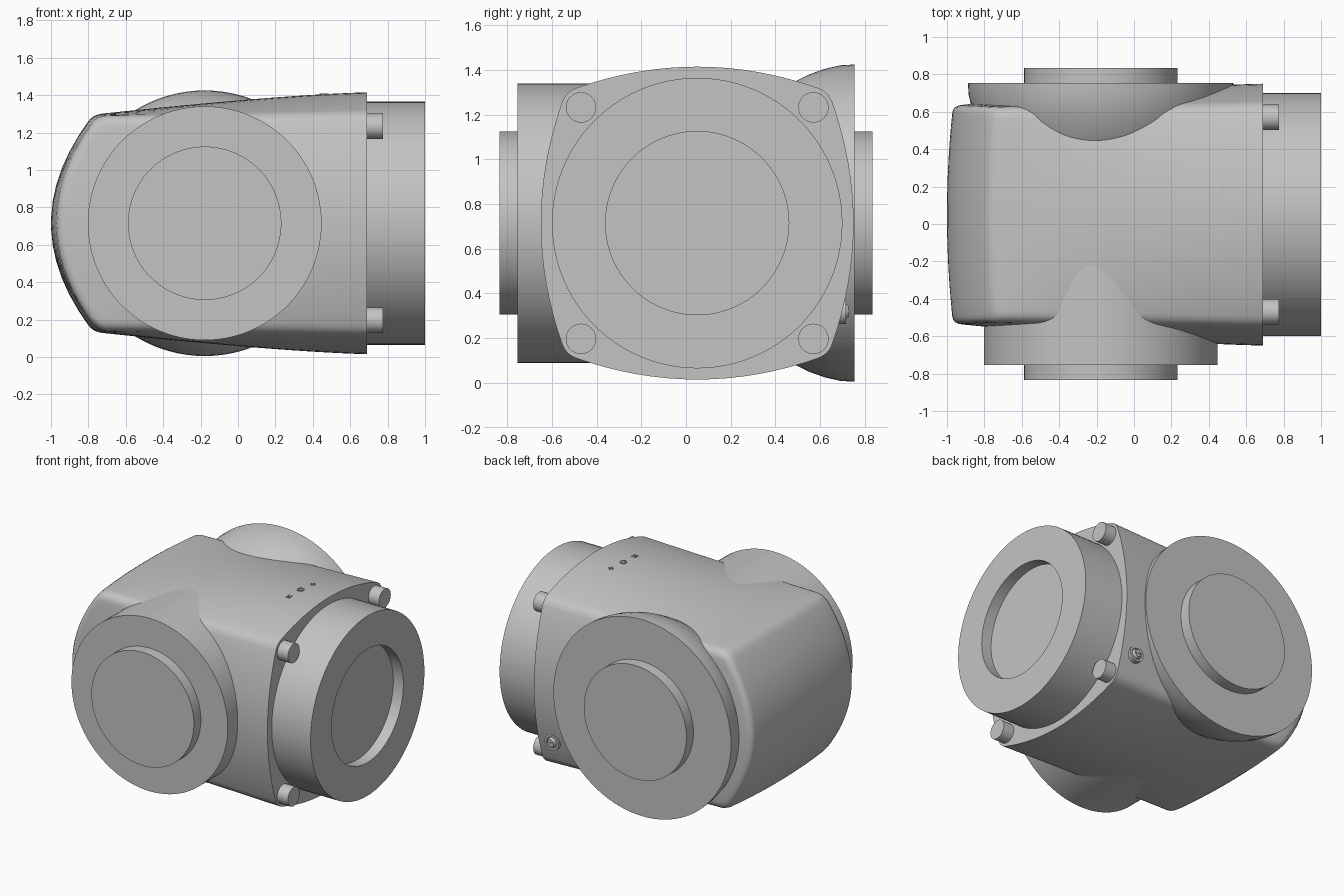
import bpy, bmesh, math
from mathutils import Matrix, Vector

cube = bpy.data.objects.get("Cube")
if cube:
    bpy.data.objects.remove(cube, do_unlink=True)

CY, CZ = 0.05, 0.715      # body axis
HUB_X = -0.178            # front and back hub axis

grey = bpy.data.materials.new("cast grey")
grey.use_nodes = True
grey.diffuse_color = (0.55, 0.55, 0.55, 1)
grey.node_tree.nodes["Principled BSDF"].inputs["Base Color"].default_value = (0.55, 0.55, 0.55, 1)


def finish(name, bm, angle=28):
    bmesh.ops.recalc_face_normals(bm, faces=bm.faces[:])
    me = bpy.data.meshes.new(name)
    bm.to_mesh(me)
    bm.free()
    me.materials.append(grey)
    ob = bpy.data.objects.new(name, me)
    bpy.context.collection.objects.link(ob)
    bpy.ops.object.select_all(action='DESELECT')
    ob.select_set(True)
    bpy.context.view_layer.objects.active = ob
    bpy.ops.object.shade_smooth_by_angle(angle=math.radians(angle))
    return ob


def bridge(bm, a, b):
    n = len(a)
    for i in range(n):
        j = (i + 1) % n
        bm.faces.new((a[i], a[j], b[j], b[i]))


def lathe(name, profile, origin, axis, segs=96, closed=False):
    """Spin (radius, distance) points around an axis."""
    bm = bmesh.new()
    rot = Vector((0, 0, 1)).rotation_difference(Vector(axis)).to_matrix()
    rings = []
    for r, d in profile:
        ring = []
        for i in range(segs):
            a = math.tau * i / segs
            p = Vector((r * math.cos(a), r * math.sin(a), d))
            ring.append(bm.verts.new(rot @ p + Vector(origin)))
        rings.append(ring)
    for a, b in zip(rings, rings[1:]):
        bridge(bm, a, b)
    if closed:
        bridge(bm, rings[-1], rings[0])
    else:
        bm.faces.new(rings[0])
        bm.faces.new(rings[-1])
    return finish(name, bm)


def box(name, centre, size):
    bm = bmesh.new()
    bmesh.ops.create_cube(bm, size=1, matrix=Matrix.Translation(centre) @ Matrix.Diagonal((*size, 1)))
    return finish(name, bm)


def section(t):
    """Square with bulged sides and rounded corners; t runs from flange to domed end."""
    h = 0.605 - 0.028 * t
    bulge = 0.01 + 0.085 * (1 - t ** 1.6)
    c = h - 0.065
    k = c + (h - c) / (1 + 2 * bulge / c)
    side = []
    for i in range(17):
        u = -1 + i / 8
        side.append((c * u, h + bulge * (1 - u * u)))
    for i in range(1, 6):
        v = i / 6
        w0, w1, w2 = (1 - v) ** 2, 2 * v * (1 - v), v * v
        side.append((w0 * c + w1 * k + w2 * h, w0 * h + w1 * k + w2 * c))
    pts = []
    for _ in range(4):
        pts += side
        side = [(z, -y) for y, z in side]
    # drop the repeated start of each side where it meets a corner
    return pts


def end_x(y, z):
    return -1 + 0.23 * (z / 0.585) ** 2 + 0.033 * (y / 0.585) ** 2


# Body: tapering loft with a domed, soft-edged end
bm = bmesh.new()
rings = []
STEPS = 20
for s in range(STEPS + 1):
    t = s / STEPS
    ring = []
    for y, z in section(t):
        x = 0.69 + (end_x(y, z) + 0.05 - 0.69) * t
        ring.append(bm.verts.new((x, CY + y, CZ + z)))
    rings.append(ring)
for scale, inset in ((0.995, 0.03), (0.98, 0.012), (0.955, 0.002), (0.92, 0),
                     (0.8, 0), (0.65, 0), (0.5, 0), (0.35, 0), (0.2, 0), (0.05, 0)):
    ring = []
    for y, z in section(1):
        y, z = y * scale, z * scale
        ring.append(bm.verts.new((end_x(y, z) + inset, CY + y, CZ + z)))
    rings.append(ring)
for a, b in zip(rings, rings[1:]):
    bridge(bm, a, b)
bm.faces.new(rings[0])
bm.faces.new(rings[-1])
finish("body", bm, 35)

# Side neck with a recessed face
lathe("side_neck", [(0.65, 0.6), (0.65, 1), (0.41, 1), (0.41, 0.92), (0.001, 0.92)],
      (0, CY, CZ), (1, 0, 0))

# Front hub: straight cylinder with a raised disc
lathe("front_hub", [(0.625, 0.1), (0.625, 0.755), (0.41, 0.755), (0.41, 0.835)],
      (HUB_X, 0, CZ), (0, -1, 0))

# Back hub: flared bell with a raised disc
lathe("back_hub", [(0.45, 0.28), (0.55, 0.37), (0.6, 0.43), (0.63, 0.48), (0.665, 0.55),
                   (0.69, 0.62), (0.706, 0.69), (0.71, 0.755), (0.41, 0.755), (0.41, 0.835)],
      (HUB_X, 0, CZ), (0, 1, 0))

# Flange bolts
for sy, back in ((-1, "front"), (1, "back")):
    for sz, level in ((-1, "lower"), (1, "upper")):
        lathe(f"{level}_{back}_bolt", [(0.068, 0.62), (0.068, 0.775)],
              (0, CY + sy * 0.52, CZ + sz * 0.518), (1, 0, 0), 32)

# Small slotted screw on the back, near the flange
SX, SZ = 0.575, 0.32
lathe("screw_collar", [(0.056, 0.64), (0.056, 0.715), (0.04, 0.715), (0.04, 0.64)],
      (SX, 0, SZ), (0, 1, 0), 32, closed=True)
lathe("screw_head", [(0.034, 0.64), (0.034, 0.715), (0.026, 0.728)], (SX, 0, SZ), (0, 1, 0), 32)
box("screw_bar", (SX, 0.728, SZ), (0.045, 0.008, 0.01))

# Small raised marks on top
lathe("top_ring_mark", [(0.024, 0), (0.024, 0.008), (0.017, 0.008), (0.017, 0)],
      (0.46, 0.06, 1.402), (0, 0, 1), 24, closed=True)
for x in (0.445, 0.465):
    box("top_bar_mark", (x, -0.065, 1.402), (0.006, 0.04, 0.008))
box("top_cross_mark", (0.475, 0.18, 1.402), (0.035, 0.007, 0.008))
box("top_cross_mark", (0.475, 0.18, 1.402), (0.007, 0.035, 0.008))
